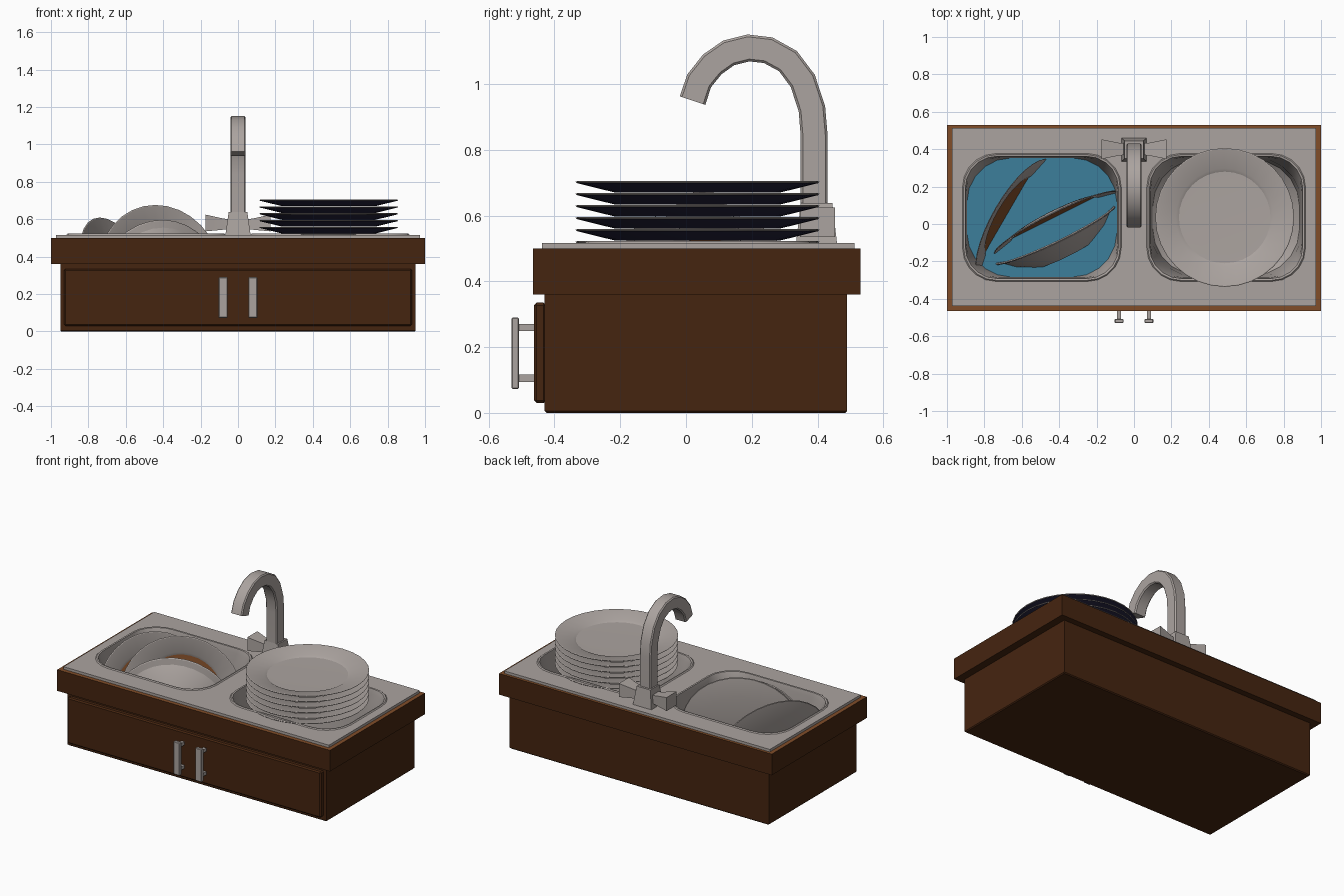
import bpy, bmesh, math
from mathutils import Vector, Matrix

if "Cube" in bpy.data.objects:
    bpy.data.objects.remove(bpy.data.objects["Cube"])


def material(name, rgb):
    m = bpy.data.materials.new(name)
    m.diffuse_color = (*rgb, 1)
    m.use_nodes = True
    m.node_tree.nodes["Principled BSDF"].inputs["Base Color"].default_value = m.diffuse_color
    return m


STEEL = material("steel_grey", (0.41, 0.37, 0.35))
WOOD = material("dark_wood", (0.060, 0.018, 0.005))
FOOD = material("light_brown", (0.22, 0.075, 0.022))
NAVY = material("navy_glaze", (0.020, 0.018, 0.050))
WATER = material("dish_water", (0.045, 0.21, 0.33))


def finish(name, bm, mats, angle=35):
    me = bpy.data.meshes.new(name)
    bm.to_mesh(me)
    bm.free()
    for m in mats:
        me.materials.append(m)
    me.polygons.foreach_set("use_smooth", [True] * len(me.polygons))
    me.set_sharp_from_angle(angle=math.radians(angle))
    ob = bpy.data.objects.new(name, me)
    bpy.context.collection.objects.link(ob)
    return ob


def box(name, lo, hi, mat, bevel=0.0):
    bm = bmesh.new()
    bmesh.ops.create_cube(bm, size=1)
    for v in bm.verts:
        v.co = [(lo[i] + hi[i]) / 2 + v.co[i] * (hi[i] - lo[i]) for i in range(3)]
    if bevel:
        bmesh.ops.bevel(bm, geom=bm.edges[:], offset=bevel, segments=1, affect='EDGES')
    return finish(name, bm, [mat], 20)


def loft(name, rings, mat, start=True, end=True, inward=False):
    """Skin a list of equally long point rings, with optional end caps."""
    bm = bmesh.new()
    vs = [[bm.verts.new(p) for p in r] for r in rings]
    n = len(vs[0])
    for a, b in zip(vs, vs[1:]):
        for i in range(n):
            bm.faces.new((a[i], a[(i + 1) % n], b[(i + 1) % n], b[i]))
    if start:
        bm.faces.new(vs[0])
    if end:
        bm.faces.new(vs[-1])
    bmesh.ops.recalc_face_normals(bm, faces=bm.faces[:])
    if inward:
        bmesh.ops.reverse_faces(bm, faces=bm.faces[:])
    return finish(name, bm, [mat])


def round_rect(x0, x1, y0, y1, r, z, seg=5):
    pts = []
    for k, (cx, cy) in enumerate(((x1 - r, y1 - r), (x0 + r, y1 - r),
                                  (x0 + r, y0 + r), (x1 - r, y0 + r))):
        for i in range(seg + 1):
            a = math.pi / 2 * (k + i / seg)
            pts.append((cx + r * math.cos(a), cy + r * math.sin(a), z))
    return pts


def slab(name, rect, holes, z0, z1, mats):
    """Flat plate with holes, from a filled 2D curve."""
    x0, x1, y0, y1 = rect
    cu = bpy.data.curves.new(name, 'CURVE')
    cu.dimensions, cu.fill_mode, cu.extrude = '2D', 'BOTH', (z1 - z0) / 2
    for pts in [[(x0, y0, 0), (x1, y0, 0), (x1, y1, 0), (x0, y1, 0)]] + holes:
        sp = cu.splines.new('POLY')
        sp.points.add(len(pts) - 1)
        for p, q in zip(sp.points, pts):
            p.co = (q[0], q[1], 0, 1)
        sp.use_cyclic_u = True
    tmp = bpy.data.objects.new(name + "_outline", cu)
    bpy.context.collection.objects.link(tmp)
    dg = bpy.context.evaluated_depsgraph_get()
    me = bpy.data.meshes.new_from_object(tmp.evaluated_get(dg))
    bpy.data.objects.remove(tmp)
    bm = bmesh.new()
    bm.from_mesh(me)
    bmesh.ops.remove_doubles(bm, verts=bm.verts[:], dist=1e-5)
    bmesh.ops.recalc_face_normals(bm, faces=bm.faces[:])
    bmesh.ops.translate(bm, verts=bm.verts[:], vec=(0, 0, (z0 + z1) / 2))
    for f in bm.faces:
        f.material_index = 1 if len(mats) > 1 and f.normal.z > 0.9 else 0
    return finish(name, bm, mats)


def lathe(name, profile, seg_mats, mats, centre, normal=(0, 0, 1), trim=None, n=32):
    """Turn (radius, height) points about an axis; one material per segment."""
    bm = bmesh.new()
    rings = []
    for r, z in profile:
        k = n if r else 1
        rings.append([bm.verts.new((r * math.cos(math.tau * i / n),
                                    r * math.sin(math.tau * i / n), z)) for i in range(k)])
    for s, (a, b) in enumerate(zip(rings, rings[1:])):
        for i in range(n):
            j = (i + 1) % n
            quad = [a[i % len(a)], a[j % len(a)], b[j % len(b)], b[i % len(b)]]
            f = bm.faces.new(list(dict.fromkeys(quad)))
            f.material_index = seg_mats[s]
    bmesh.ops.recalc_face_normals(bm, faces=bm.faces[:])
    rot = Vector(normal).to_track_quat('Z', 'Y').to_matrix().to_4x4()
    bm.transform(Matrix.Translation(centre) @ rot)
    if trim:
        bmesh.ops.bisect_plane(bm, geom=bm.verts[:] + bm.edges[:] + bm.faces[:],
                               plane_co=(0, 0, trim), plane_no=(0, 0, 1), clear_inner=True)
    return finish(name, bm, mats, 25)


# Cabinet, door front and pull handles
box("cabinet", (-0.95, -0.43, 0), (0.95, 0.49, 0.10), WOOD, 0.006)
slab("cabinet_walls", (-0.95, 0.95, -0.43, 0.49),
     [round_rect(-0.93, 0.93, -0.41, 0.47, 0.01, 0, 1)], 0.006, 0.37, [WOOD])
box("door_front", (-0.93, -0.462, 0.03), (0.93, -0.425, 0.335), WOOD, 0.008)
for side, x in (("left", -0.08), ("right", 0.08)):
    box(side + "_pull_bar", (x - 0.023, -0.53, 0.073), (x + 0.023, -0.508, 0.29), STEEL, 0.003)
    for part, z in (("lower", 0.105), ("upper", 0.26)):
        box(f"{side}_pull_{part}_post", (x - 0.011, -0.51, z - 0.011),
            (x + 0.011, -0.455, z + 0.011), STEEL)

# Worktop and steel sheet, both with two sink openings
BASINS = {"left": (-0.905, -0.08), "right": (0.08, 0.905)}
Y0, Y1 = -0.295, 0.365
slab("worktop", (-1, 1, -0.465, 0.53),
     [round_rect(a - .01, b + .01, Y0 - .01, Y1 + .01, .18, 0) for a, b in BASINS.values()],
     0.36, 0.50, [WOOD, FOOD])
slab("steel_sheet", (-0.973, 0.973, -0.438, 0.512),
     [round_rect(a, b, Y0, Y1, .17, 0) for a, b in BASINS.values()], 0.495, 0.517, [STEEL])

# Sink basins with a small rolled lip
for side, (a, b) in BASINS.items():
    steps = ((-0.012, .18, .517), (-0.006, .175, .523), (0.003, .17, .521), (0.008, .18, .49),
             (0.012, .24, .32), (0.02, .25, .16), (0.06, .22, .12))
    loft(side + "_basin", [round_rect(a + d, b - d, Y0 + d, Y1 - d, r, z) for d, r, z in steps],
         STEEL, start=False, inward=True)
a, b = BASINS["left"]
loft("water", [round_rect(a + .01, b - .01, Y0 + .01, Y1 - .01, .235, z) for z in (.325, .33)],
     WATER)

# Faucet: tapered base, bent spout and two flared taps
def rect_ring(cx, cy, hx, hy, z):
    return [(cx - hx, cy - hy, z), (cx + hx, cy - hy, z), (cx + hx, cy + hy, z), (cx - hx, cy + hy, z)]


loft("faucet_base", [rect_ring(0, 0.397, .068, .063, .51), rect_ring(0, 0.397, .05, .048, .638)], STEEL)
path = [(.39, .55), (.39, .84), (.383, .925), (.355, 1.01), (.31, 1.07), (.25, 1.103),
        (.19, 1.11), (.13, 1.095), (.08, 1.06), (.04, 1.01), (.02, .95)]
rings = []
for i, (y, z) in enumerate(path):
    p, q = Vector(path[max(i - 1, 0)]), Vector(path[min(i + 1, len(path) - 1)])
    t = (q - p).normalized()
    ny, nz = -t.y, t.x
    w, h, c = 0.041, 0.041, 0.007
    section = [(w, h - c), (w - c, h), (c - w, h), (-w, h - c),
               (-w, c - h), (c - w, -h), (w - c, -h), (w, c - h)]
    rings.append([(u, y + ny * v, z + nz * v) for u, v in section])
loft("faucet_spout", rings, STEEL)
for side, s in (("left", -1), ("right", 1)):
    loft(side + "_tap", [[(s * x, .40 + hy * u, zc + hz * v)
                          for u, v in ((-1, -1), (1, -1), (1, 1), (-1, 1))]
                         for x, hy, hz, zc in ((.04, .03, .026, .572), (.08, .034, .03, .574),
                                               (.175, .053, .045, .58))], STEEL)

# Stack of clean plates on the right sink
PLATE = [(0, 0), (.20, 0), (.245, .001), (.262, .010), (.366, .032), (.371, .030), (.368, .026),
         (.25, -.003), (0, -.003)]
CLEAN = [0, 0, 0, 0, 0, 0, 1, 1]
for i in range(6):
    lathe(f"stacked_plate_{i + 1}", PLATE, CLEAN, [STEEL, NAVY], (0.485, 0.035, 0.4905 + i * 0.0365))

# Dirty dishes leaning in the left sink, trimmed below the water line
DIRTY = [1, 1, 0, 0, 0, 0, 0, 0]
lathe("dirty_plate_middle", PLATE, DIRTY, [STEEL, FOOD], (-0.43, 0.03, 0.305),
      (0.447, -0.894, 0.15), 0.2)
lathe("dirty_plate_left", PLATE, DIRTY, [STEEL, FOOD], (-0.655, 0.035, 0.25),
      (0.863, -0.5, 0.36), 0.2)
BOWL = [(0, -.122), (.17, -.112), (.27, -.055), (.325, -.006), (.365, .006), (.37, 0), (.365, -.006),
        (.33, -.016), (.28, -.062), (.18, -.12), (0, -.13)]
lathe("dirty_bowl_front", BOWL, [0] * 10, [STEEL], (-0.425, -0.05, 0.23),
      (-0.435, 0.9, 0.13), 0.2)
